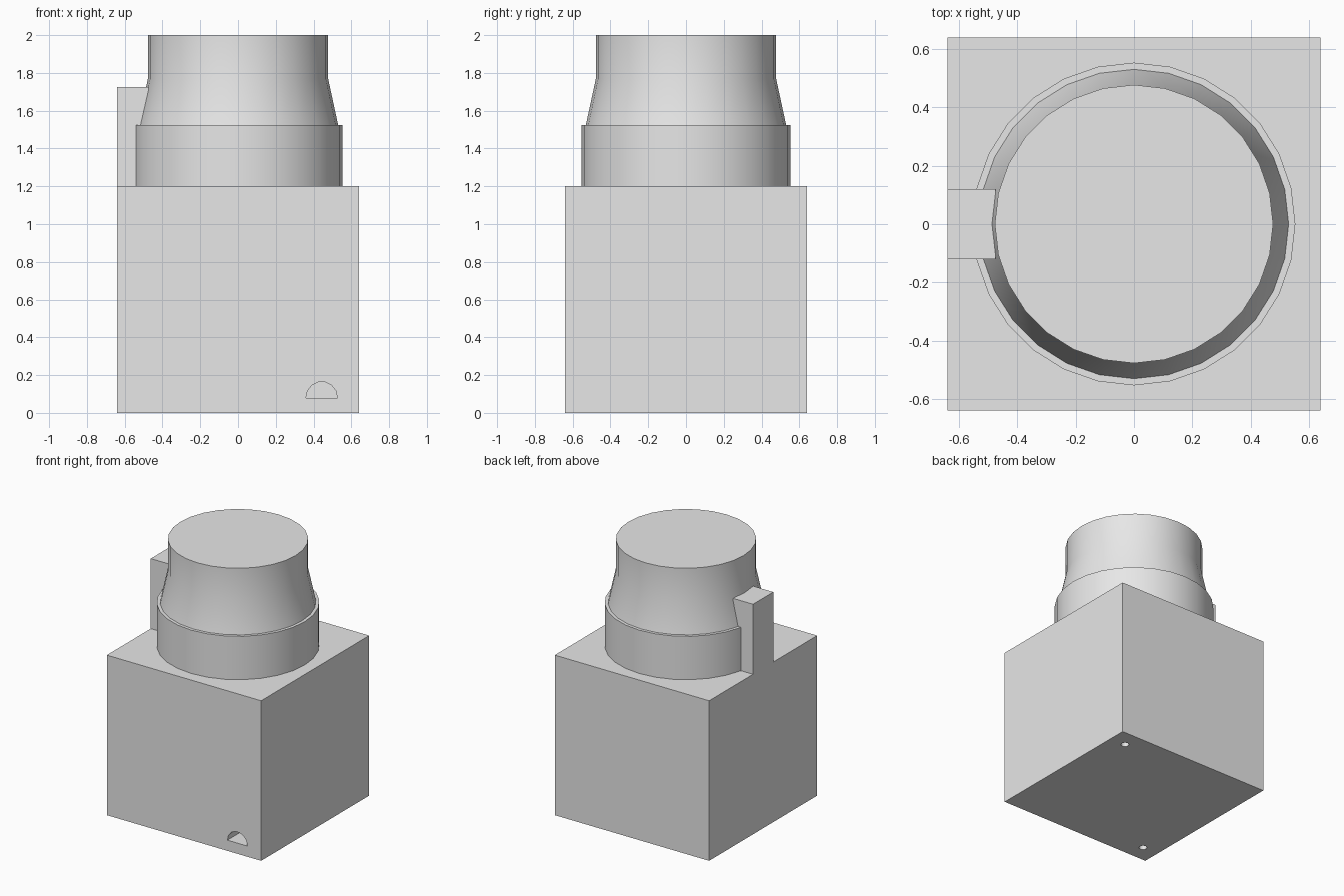
import bpy
import bmesh
import math

cube = bpy.data.objects.get("Cube")
if cube:
    bpy.data.objects.remove(cube, do_unlink=True)

SEGMENTS = 28
HALF = 0.64
BASE_TOP = 1.2

grey = bpy.data.materials.new("plain_grey")
grey.use_nodes = True
grey.diffuse_color = (0.8, 0.8, 0.8, 1)
grey.node_tree.nodes["Principled BSDF"].inputs["Base Color"].default_value = (0.8, 0.8, 0.8, 1)


def finish(name, bm):
    bmesh.ops.recalc_face_normals(bm, faces=bm.faces)
    mesh = bpy.data.meshes.new(name)
    bm.to_mesh(mesh)
    bm.free()
    mesh.materials.append(grey)
    obj = bpy.data.objects.new(name, mesh)
    bpy.context.collection.objects.link(obj)
    return obj


def select(obj):
    bpy.ops.object.select_all(action="DESELECT")
    obj.select_set(True)
    bpy.context.view_layer.objects.active = obj


def box(name, low, high):
    bm = bmesh.new()
    bmesh.ops.create_cube(bm, size=1)
    for v in bm.verts:
        v.co = [a + (c + 0.5) * (b - a) for a, b, c in zip(low, high, v.co)]
    return finish(name, bm)


def prism(name, outline, offset):
    """Extrude a closed outline along an offset."""
    bm = bmesh.new()
    face = bm.faces.new([bm.verts.new(p) for p in outline])
    moved = bmesh.ops.extrude_face_region(bm, geom=[face], use_keep_orig=True)["geom"]
    bmesh.ops.translate(bm, vec=offset,
                        verts=[g for g in moved if isinstance(g, bmesh.types.BMVert)])
    return finish(name, bm)


def lathe(name, profile):
    """Turn a radius/height profile into a closed solid."""
    bm = bmesh.new()
    rings = []
    for r, z in profile:
        angles = [math.tau * i / SEGMENTS for i in range(SEGMENTS)]
        rings.append([bm.verts.new((r * math.cos(a), r * math.sin(a), z)) for a in angles])
    for low, high in zip(rings, rings[1:]):
        for i in range(SEGMENTS):
            j = (i + 1) % SEGMENTS
            bm.faces.new((low[i], low[j], high[j], high[i]))
    bm.faces.new(rings[0][::-1])
    bm.faces.new(rings[-1])
    obj = finish(name, bm)
    select(obj)
    bpy.ops.object.shade_smooth_by_angle(angle=math.radians(30))
    return obj


def cut(target, cutter):
    mod = target.modifiers.new("cut", "BOOLEAN")
    mod.operation = "DIFFERENCE"
    mod.solver = "EXACT"
    mod.object = cutter
    select(target)
    bpy.ops.object.modifier_apply(modifier=mod.name)
    bpy.data.objects.remove(cutter, do_unlink=True)


# Square base
base = box("base_block", (-HALF, -HALF, 0), (HALF, HALF, BASE_TOP))

# Arched opening low on the front
arch = []
for i in range(8):
    a = math.pi * i / 7
    arch.append((0.443 + 0.083 * math.cos(a), -HALF - 0.05, 0.08 + 0.085 * math.sin(a)))
cut(base, prism("arch_cutter", arch, (0, 0.35, 0)))

# Two small round holes in opposite corners of the underside
for side in (-1, 1):
    circle = []
    for i in range(12):
        a = math.tau * i / 12
        circle.append((side * 0.51 + 0.028 * math.cos(a),
                       side * 0.51 + 0.028 * math.sin(a), -0.05))
    cut(base, prism("hole_cutter", circle, (0, 0, 0.25)))

# Round collar and tapered drum
lathe("collar", [(0.553, BASE_TOP), (0.553, 1.525)])
lathe("drum", [(0.53, 1.525), (0.477, 1.77), (0.477, 2)])

# Upright post against the collar
box("side_post", (-HALF, -0.12, BASE_TOP), (-0.475, 0.12, 1.725))
